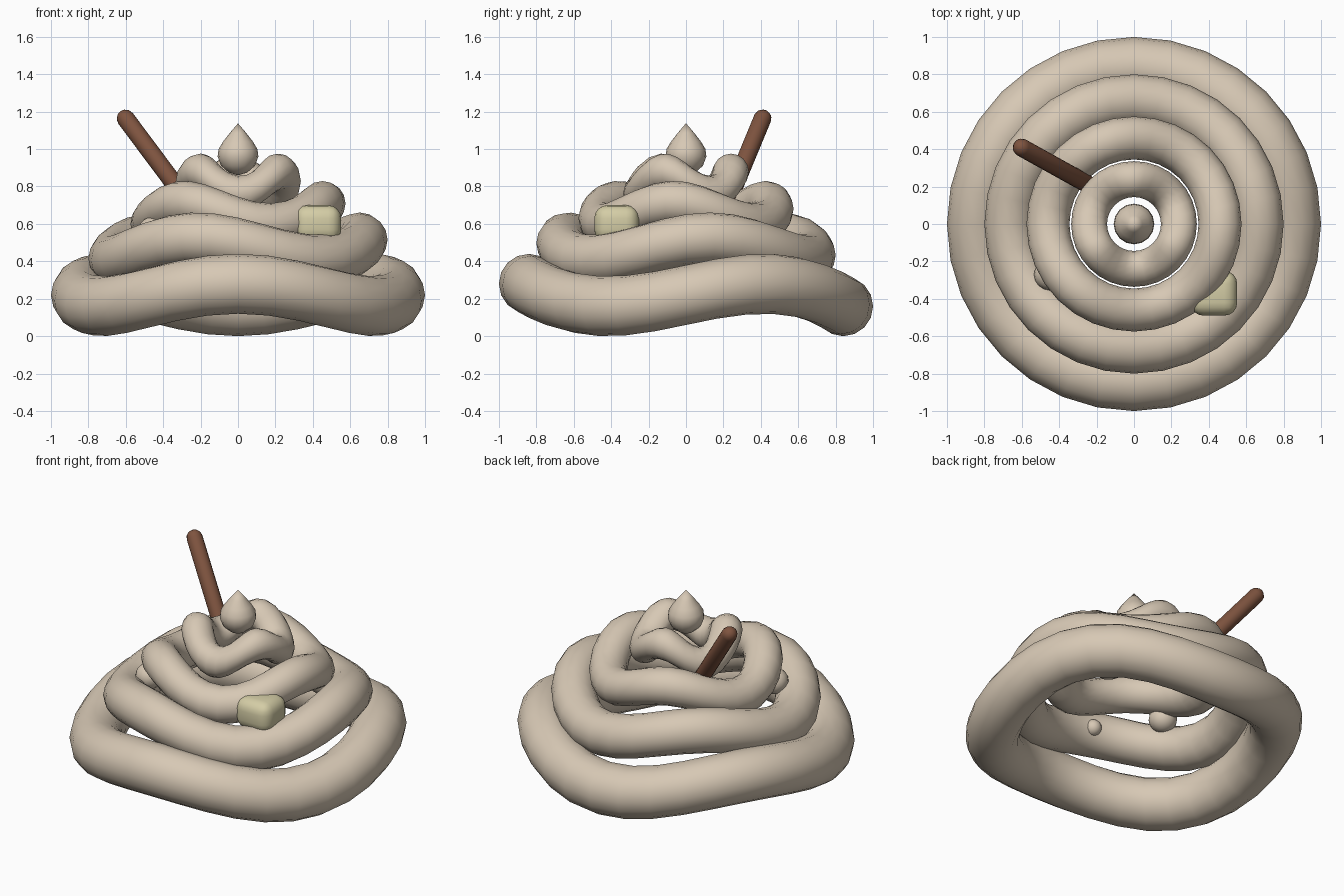
import bpy, bmesh, math
from mathutils import Vector

if "Cube" in bpy.data.objects:
    bpy.data.objects.remove(bpy.data.objects["Cube"])


def material(name, color):
    m = bpy.data.materials.new(name)
    m.diffuse_color = (*color, 1)
    m.use_nodes = True
    m.node_tree.nodes["Principled BSDF"].inputs["Base Color"].default_value = m.diffuse_color
    return m


cream = material("cream", (0.68, 0.58, 0.46))
brown = material("cinnamon_brown", (0.21, 0.088, 0.05))
yellow = material("pale_yellow", (0.66, 0.61, 0.38))


def finish(name, bm, mat, angle=180):
    bmesh.ops.recalc_face_normals(bm, faces=bm.faces)
    mesh = bpy.data.meshes.new(name)
    bm.to_mesh(mesh)
    bm.free()
    mesh.materials.append(mat)
    ob = bpy.data.objects.new(name, mesh)
    bpy.context.collection.objects.link(ob)
    bpy.context.view_layer.objects.active = ob
    ob.select_set(True)
    bpy.ops.object.shade_smooth_by_angle(angle=math.radians(angle))
    ob.select_set(False)
    return ob


def wavy_ring(name, major, minor, height, phase, n=32, k=16):
    """Torus whose height rises and falls three times around."""
    bm = bmesh.new()
    loops = []
    for i in range(n):
        a = math.tau * i / n
        lift = height + 0.06 * math.sin(3 * a + phase)
        loop = []
        for j in range(k):
            b = math.tau * j / k
            r = major + minor * math.cos(b)
            loop.append(bm.verts.new((r * math.cos(a), r * math.sin(a), lift + minor * math.sin(b))))
        loops.append(loop)
    for i in range(n):
        p, q = loops[i], loops[(i + 1) % n]
        for j in range(k):
            bm.faces.new((p[j], q[j], q[(j + 1) % k], p[(j + 1) % k]))
    return finish(name, bm, cream)


def lathe(name, profile, mat, n=16, angle=60):
    """Revolve (radius, z) points that start and end on the axis."""
    bm = bmesh.new()
    vs = [bm.verts.new((r, 0, z)) for r, z in profile]
    es = [bm.edges.new(pair) for pair in zip(vs, vs[1:])]
    bmesh.ops.spin(bm, geom=vs + es, cent=(0, 0, 0), axis=(0, 0, 1),
                   angle=math.tau, steps=n, use_duplicate=False)
    bmesh.ops.remove_doubles(bm, verts=bm.verts, dist=1e-4)
    return finish(name, bm, mat, angle)


def blob(name, center, size):
    bm = bmesh.new()
    bmesh.ops.create_uvsphere(bm, u_segments=16, v_segments=10, radius=1)
    bmesh.ops.scale(bm, vec=size, verts=bm.verts)
    bmesh.ops.translate(bm, vec=center, verts=bm.verts)
    return finish(name, bm, cream)


# Stacked cream swirls: major radius, tube radius, height
swirls = [(0.84, 0.16, 0.22), (0.664, 0.136, 0.465),
          (0.46, 0.115, 0.655), (0.24, 0.096, 0.82)]
for i, (major, minor, height) in enumerate(swirls):
    wavy_ring(f"cream_swirl_{i + 1}", major, minor, height, i * 1.0)

# Pointed cream drop on top
lathe("cream_tip", [(0, 0.86), (0.05, 0.875), (0.09, 0.91), (0.109, 0.96),
                    (0.104, 1.0), (0.08, 1.04), (0.045, 1.085), (0, 1.138)], cream)

# Cinnamon stick with rounded ends, leaning outward
top, low = Vector((-0.628, 0.424, 1.2)), Vector((-0.225, 0.2, 0.66))
length, r = (top - low).length, 0.048
cap = [(r * math.sin(math.radians(t)), r * math.cos(math.radians(t))) for t in (0, 30, 60, 90)]
profile = [(a, r - b) for a, b in cap] + [(a, length - r + b) for a, b in reversed(cap)]
stick = lathe("cinnamon_stick", profile, brown)
stick.location = low
stick.rotation_mode = 'QUATERNION'
stick.rotation_quaternion = (top - low).to_track_quat('Z', 'Y')

# Soft marshmallow resting between the swirls
bm = bmesh.new()
bmesh.ops.create_cube(bm, size=1)
bmesh.ops.scale(bm, vec=(0.25, 0.24, 0.2), verts=bm.verts)
bmesh.ops.bevel(bm, geom=bm.edges[:], offset=0.07, segments=4, profile=0.5, affect='EDGES')
bmesh.ops.translate(bm, vec=(0.427, -0.37, 0.6), verts=bm.verts)
finish("marshmallow", bm, yellow)

# Small cream drops tucked under the swirls
blob("cream_drop_large", (-0.45, -0.27, 0.56), (0.085, 0.085, 0.08))
blob("cream_drop_small", (-0.13, -0.53, 0.5), (0.05, 0.05, 0.05))
